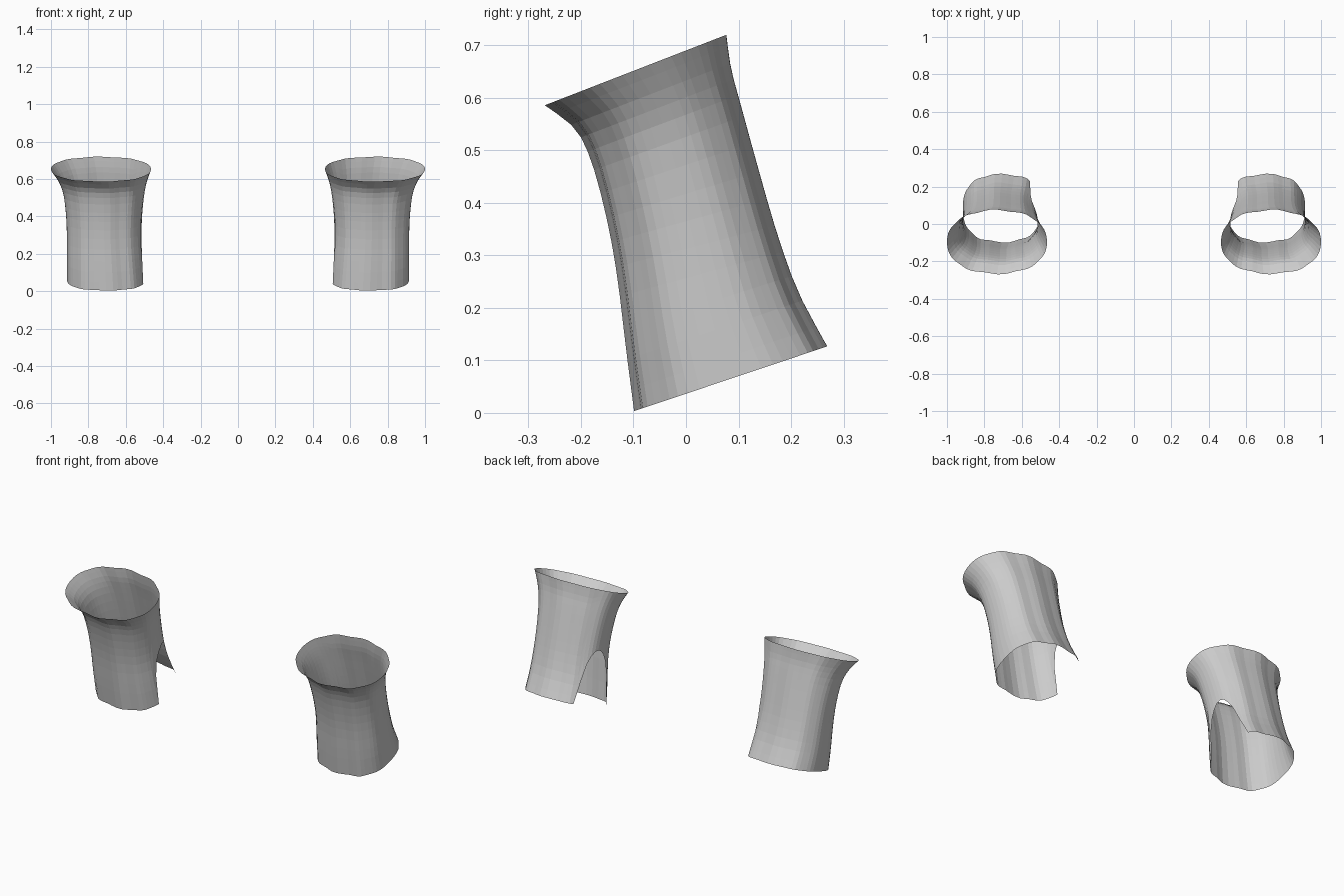
import bpy, bmesh, math

cube = bpy.data.objects.get("Cube")
if cube:
    bpy.data.objects.remove(cube, do_unlink=True)

COLS, ROWS = 52, 14

# Cuff sections, bottom to top: inner x, outer x, front y, front z, back y, back z
SECTIONS = [
    (0.495, 0.915, -0.10, 0.003, 0.270, 0.127),
    (0.505, 0.915, -0.115, 0.12, 0.215, 0.23),
    (0.515, 0.915, -0.132, 0.26, 0.175, 0.34),
    (0.512, 0.92, -0.152, 0.37, 0.140, 0.46),
    (0.500, 0.935, -0.180, 0.475, 0.107, 0.58),
    (0.485, 0.962, -0.212, 0.54, 0.087, 0.655),
    (0.465, 1.00, -0.270, 0.585, 0.078, 0.72),
]

grey = bpy.data.materials.new("plain grey")
grey.use_nodes = True
grey.diffuse_color = (0.6, 0.6, 0.6, 1)
grey.node_tree.nodes["Principled BSDF"].inputs["Base Color"].default_value = (0.6, 0.6, 0.6, 1)


def section_at(s):
    """Smoothly interpolated section, s from 0 (bottom) to 1 (top)."""
    last = len(SECTIONS) - 1
    i = min(int(s * last), last - 1)
    t = s * last - i
    a, b, c, d = (SECTIONS[min(max(k, 0), last)] for k in range(i - 1, i + 3))
    return [q + 0.5 * t * (r - p + t * (2 * p - 5 * q + 4 * r - u + t * (3 * (q - r) + u - p)))
            for p, q, r, u in zip(a, b, c, d)]


def soft(v, n):
    return math.copysign(abs(v) ** (2 / n), v)


def cuff_point(angle, s):
    """Angle 0 faces the other cuff, a quarter turn faces the back."""
    inner, outer, fy, fz, by, bz = section_at(s)
    pleat = 1 - 0.025 * (1 - math.cos(10 * angle + 2.4)) * math.sin(angle) ** 2
    n = 2.5 - 0.3 * s
    across = soft(math.cos(angle), n) * pleat
    depth = soft(math.sin(angle), n) * pleat
    x = (inner + outer) / 2 - across * (outer - inner) / 2
    return x, (fy + by) / 2 + depth * (by - fy) / 2, (fz + bz) / 2 + depth * (bz - fz) / 2


def notch_height(angle):
    """Rounded opening cut up from the lower rim on the inner side."""
    u = (math.degrees(angle) - 13) / 33
    return 0.41 * (1 - u * u) ** 0.55 if abs(u) < 1 else 0


def build_cuff(name, side):
    bm = bmesh.new()
    grid = []
    for c in range(COLS):
        angle = math.tau * c / COLS
        if angle > math.pi:
            angle -= math.tau
        low = notch_height(angle)
        column = []
        for r in range(ROWS + 1):
            x, y, z = cuff_point(angle, low + (1 - low) * r / ROWS)
            column.append(bm.verts.new((side * x, y, z)))
        grid.append(column)
    for c in range(COLS):
        a, b = grid[c], grid[(c + 1) % COLS]
        for r in range(ROWS):
            bm.faces.new((a[r], b[r], b[r + 1], a[r + 1]))
    # Outward normals: clockwise winding is reversed on one side
    bm.normal_update()
    outer_face = max(bm.faces, key=lambda f: side * f.calc_center_median().x)
    if outer_face.normal.x * side < 0:
        bmesh.ops.reverse_faces(bm, faces=bm.faces[:])
    mesh = bpy.data.meshes.new(name)
    bm.to_mesh(mesh)
    bm.free()
    mesh.materials.append(grey)
    bpy.context.collection.objects.link(bpy.data.objects.new(name, mesh))


build_cuff("left_cuff", 1)
build_cuff("right_cuff", -1)
